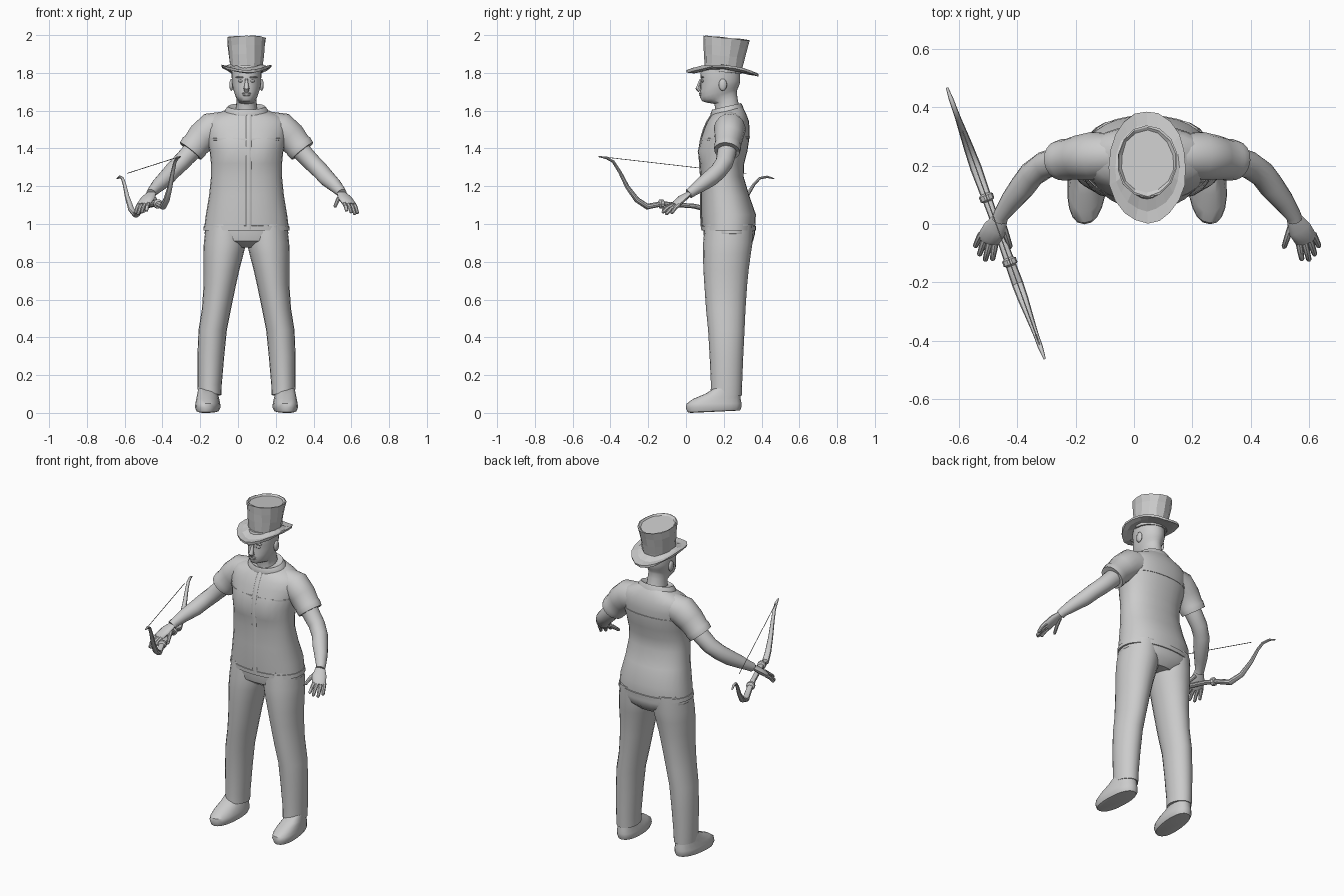
import bpy, bmesh, math, random
from mathutils import Vector

random.seed(4)
CX = 0.045                      # body centre line


def finish(name, bm, angle=35):
    bmesh.ops.recalc_face_normals(bm, faces=bm.faces[:])
    me = bpy.data.meshes.new(name)
    bm.to_mesh(me)
    bm.free()
    ob = bpy.data.objects.new(name, me)
    bpy.context.collection.objects.link(ob)
    if angle:
        bpy.ops.object.select_all(action='DESELECT')
        ob.select_set(True)
        bpy.context.view_layer.objects.active = ob
        bpy.ops.object.shade_smooth_by_angle(angle=math.radians(angle))
    return ob


def skin(bm, loops):
    for a, b in zip(loops, loops[1:]):
        n = len(a)
        for i in range(n):
            j = (i + 1) % n
            bm.faces.new((a[i], a[j], b[j], b[i]))
    bm.faces.new(loops[0])
    bm.faces.new(loops[-1])


def loft(name, rings, n=24, e=2.0, side=1, curl=0, jitter=0, angle=35, toe=0):
    """Stack of rings: front z, back z, half width, front y, back y, offset x."""
    bm = bmesh.new()
    loops = []
    for r in rings:
        zf, zb, hw, yf, yb = r[:5]
        dx = r[5] if len(r) > 5 else 0
        loop = []
        for i in range(n):
            a = 2 * math.pi * i / n
            px, py = (math.copysign(abs(t) ** (2 / e), t)
                      for t in (math.sin(a), -math.cos(a)))
            k = (py + 1) / 2
            j = [random.uniform(-jitter, jitter) for _ in range(3)]
            z = zf + (zb - zf) * k + curl * (px * hw / 0.13) ** 2
            x = CX + side * (dx + px * hw + toe * (1 - k))
            loop.append(bm.verts.new((x + j[0], yf + (yb - yf) * k + j[1], z + j[2])))
        loops.append(loop)
    skin(bm, loops)
    return finish(name, bm, angle)


def tube(name, pts, n=12, flat=1.0, side=1, ref=(0, 0, 1)):
    """Path of (offset x, y, z, radius); flat squashes the section."""
    bm = bmesh.new()
    ps = [Vector((CX + side * p[0], p[1], p[2])) for p in pts]
    loops = []
    for i, p in enumerate(ps):
        t = (ps[min(i + 1, len(ps) - 1)] - ps[max(i - 1, 0)]).normalized()
        u = t.cross(Vector(ref)).normalized()
        v = u.cross(t)
        r = pts[i][3]
        loops.append([bm.verts.new(p + u * r * math.cos(2 * math.pi * k / n)
                                   + v * r * flat * math.sin(2 * math.pi * k / n))
                      for k in range(n)])
    skin(bm, loops)
    return finish(name, bm)


def ball(name, x, y, z, sx, sy, sz):
    bm = bmesh.new()
    bmesh.ops.create_uvsphere(bm, u_segments=12, v_segments=8, radius=1)
    for v in bm.verts:
        v.co = (CX + x + v.co.x * sx, y + v.co.y * sy, z + v.co.z * sz)
    return finish(name, bm, 60)


# Shirt body
shirt = [(.97, .97, .225, .085, .365), (1.05, 1.05, .215, .08, .37),
         (1.15, 1.15, .198, .08, .335), (1.25, 1.25, .188, .08, .305),
         (1.32, 1.32, .188, .075, .308), (1.385, 1.385, .195, .07, .325),
         (1.45, 1.45, .21, .08, .335), (1.50, 1.50, .218, .095, .337),
         (1.54, 1.545, .213, .112, .333), (1.565, 1.58, .185, .128, .32),
         (1.58, 1.61, .125, .138, .305), (1.585, 1.63, .085, .14, .288)]
body = loft("shirt_body", shirt, n=28, e=2.25)
for v in body.data.vertices:        # bust
    c = v.co
    if c.y < .2:
        d = (abs(c.x - CX) - .09) ** 2 / .004 + (c.z - 1.38) ** 2 / .003
        c.y -= .016 * math.exp(-d)
# Shirt trim: hem, yoke seam, collar, placket
loft("shirt_hem", [(.965, .965, .226, .083, .367), (.966, .966, .229, .081, .37),
                   (.99, .99, .226, .08, .372), (.991, .991, .22, .085, .366)], n=28, e=2.25)
loft("yoke_seam", [(1.44, 1.45, .205, .084, .33), (1.442, 1.452, .211, .077, .337),
                   (1.452, 1.462, .213, .078, .338), (1.454, 1.464, .207, .085, .332)], n=28, e=2.25)
loft("collar", [(1.565, 1.61, .118, .132, .305), (1.585, 1.625, .113, .13, .3),
                (1.605, 1.64, .098, .138, .292), (1.595, 1.63, .07, .15, .28)], n=24)
tube("placket", [(.012, r[3] - .001, r[0], .014) for r in shirt[:11]], n=8, flat=.35, ref=(0, 1, 0))

# Trousers seat
loft("trouser_seat", [(1.0, 1.0, .215, .092, .362), (.95, .95, .222, .092, .366),
                      (.91, .91, .2, .1, .355), (.875, .875, .1, .15, .32)], n=28, e=2.25)

leg = [(1.0, 1.0, .105, .1, .355, .108), (.9, .9, .112, .091, .352, .114),
       (.84, .84, .106, .09, .343, .122), (.76, .76, .095, .092, .332, .132),
       (.68, .68, .086, .097, .324, .141), (.55, .55, .077, .106, .315, .159),
       (.44, .44, .075, .117, .31, .179), (.3, .3, .071, .125, .303, .189),
       (.15, .15, .064, .132, .297, .195), (.1, .09, .062, .13, .295, .195),
       (.102, .092, .05, .14, .285, .195)]
shoe = [(0, .012, .045, .025, .275, .195), (.004, .014, .058, .008, .287, .195),
        (.028, .03, .067, -.001, .293, .195), (.05, .05, .065, .004, .294, .195),
        (.075, .07, .06, .04, .29, .195), (.1, .09, .055, .1, .288, .195),
        (.13, .13, .048, .15, .28, .195)]
arm = [(.25, .222, 1.425, .05), (.3, .215, 1.375, .05), (.35, .202, 1.322, .047),
       (.395, .17, 1.278, .045), (.425, .13, 1.243, .044), (.465, .08, 1.207, .037),
       (.5, .03, 1.17, .027), (.505, .015, 1.16, .027)]
sleeve = [(.12, .235, 1.515, .08), (.185, .232, 1.503, .088), (.235, .227, 1.462, .08),
          (.27, .221, 1.418, .073), (.278, .22, 1.41, .076), (.297, .217, 1.386, .072),
          (.294, .217, 1.39, .05)]
fingers = {"index": ((.518, -.055, 1.11), (.53, -.125, 1.07)),
           "middle": ((.537, -.057, 1.105), (.555, -.127, 1.06)),
           "ring": ((.555, -.05, 1.1), (.575, -.108, 1.05)),
           "little": ((.568, -.035, 1.105), (.589, -.078, 1.055)),
           "thumb": ((.495, 0, 1.145), (.467, -.083, 1.09))}

# Limbs, mirrored about the body centre
for s, tag in ((1, "left"), (-1, "right")):
    loft(tag + "_trouser_leg", leg, n=20, side=s)
    loft(tag + "_shoe", shoe, n=20, e=2.3, side=s, toe=.02)
    tube(tag + "_sleeve", sleeve, n=18, flat=.95, side=s, ref=(0, 1, 0))
    tube(tag + "_arm", arm, n=16, side=s)
    tube(tag + "_palm", [(.495, .035, 1.175, .022), (.505, .015, 1.16, .028),
                         (.522, -.018, 1.137, .04), (.542, -.05, 1.108, .039),
                         (.546, -.06, 1.1, .03)], n=14, flat=.45, side=s)
    for f, (a, b) in fingers.items():
        A, B = Vector(a), Vector(b)
        M = A.lerp(B, .5) + Vector((0, 0, .006))
        E = A.lerp(B, .93)
        tube(f"{tag}_{f}_finger", [(*A, .012), (*M, .011), (*E, .009), (*B, .004)], n=8, side=s)
    # Ear, eye, brow
    ball(tag + "_ear", s * .08, .195, 1.737, .011, .022, .032)
    ball(tag + "_eye", s * .031, .088, 1.757, .015, .008, .007)
    ball(tag + "_brow", s * .034, .086, 1.777, .024, .009, .005)

# Head and neck
loft("head", [(1.56, 1.6, .065, .152, .29), (1.6, 1.63, .056, .157, .28),
              (1.636, 1.67, .053, .15, .272), (1.643, 1.7, .054, .108, .269),
              (1.65, 1.715, .06, .086, .273), (1.67, 1.73, .066, .074, .28),
              (1.7, 1.745, .073, .075, .285), (1.73, 1.76, .077, .078, .287),
              (1.76, 1.78, .078, .079, .287), (1.8, 1.8, .079, .076, .286),
              (1.84, 1.84, .075, .09, .28)], n=24)
tube("nose", [(0, .08, 1.768, .007), (0, .07, 1.738, .01), (0, .064, 1.718, .015),
              (0, .075, 1.705, .013)], n=10, ref=(0, 1, 0))
for name, z in (("upper_lip", 1.692), ("lower_lip", 1.683)):
    ball(name, 0, .077, z, .023, .008, .006)

# Top hat: crumpled faceted crown and curled brim
loft("hat_crown", [(1.815, 1.795, .087, .1, .292), (1.845, 1.83, .09, .098, .3),
                   (1.9, 1.88, .095, .096, .312), (1.95, 1.93, .1, .092, .325),
                   (1.995, 1.972, .103, .09, .338), (1.998, 1.975, .099, .096, .332),
                   (1.988, 1.965, .09, .105, .32)],
     n=14, jitter=.0025, angle=0)
loft("hat_brim", [(1.808, 1.798, .083, .095, .295), (1.798, 1.788, .11, .04, .345),
                  (1.80, 1.78, .132, .004, .384), (1.812, 1.792, .134, .002, .387),
                  (1.815, 1.8, .11, .045, .34), (1.83, 1.82, .088, .095, .298)],
     n=20, curl=.04, jitter=.003, angle=0)


# Bow: one vertical plane through the right hand
def on_bow(y, z, r):
    return (-.64 + (.467 - y) * .36 - CX, y, z, r)


limb = [(.466, 1.24, .004), (.43, 1.25, .008), (.39, 1.242, .009), (.36, 1.21, .01),
        (.32, 1.145, .013), (.26, 1.078, .017), (.19, 1.05, .02), (.12, 1.077, .018),
        (.04, 1.095, .016), (-.06, 1.102, .016), (-.13, 1.107, .018), (-.205, 1.092, .02),
        (-.26, 1.128, .018), (-.31, 1.195, .014), (-.35, 1.275, .011), (-.385, 1.33, .009),
        (-.42, 1.35, .009), (-.462, 1.357, .004)]
tube("bow_limbs", [on_bow(*p) for p in limb], n=10, flat=.8)
for name, y, z in (("rear", .09, 1.085), ("front", -.13, 1.107)):
    tube(f"bow_{name}_collar", [on_bow(y + d, z, r) for d, r in
                                ((.014, .015), (.008, .025), (-.008, .025), (-.014, .015))], n=10)
tube("bow_string", [on_bow(-.445, 1.356, .002), on_bow(.32, 1.268, .002)], n=6)
